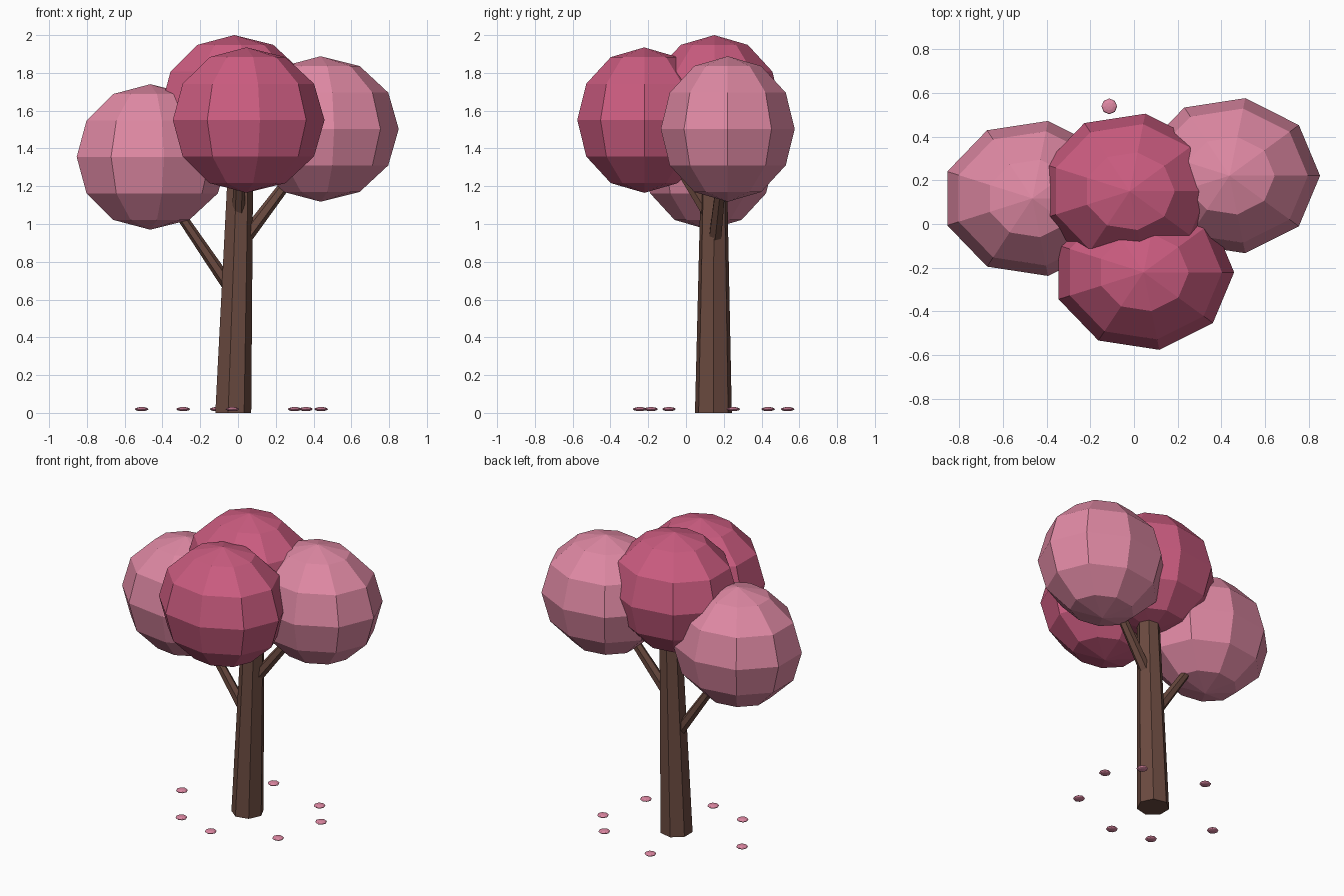
import bpy, bmesh
from math import sin, cos, pi, atan2
from mathutils import Vector, Matrix

if "Cube" in bpy.data.objects:
    bpy.data.objects.remove(bpy.data.objects["Cube"])


def material(name, rgb):
    m = bpy.data.materials.new(name)
    m.diffuse_color = (*rgb, 1)
    m.use_nodes = True
    m.node_tree.nodes["Principled BSDF"].inputs["Base Color"].default_value = m.diffuse_color
    return m


PINK = material("light_pink", (0.74, 0.25, 0.37))
ROSE = material("deep_rose", (0.60, 0.107, 0.216))
BARK = material("bark", (0.147, 0.069, 0.051))


def finish(name, bm, mat):
    bmesh.ops.recalc_face_normals(bm, faces=bm.faces)
    me = bpy.data.meshes.new(name)
    bm.to_mesh(me)
    bm.free()
    me.materials.append(mat)
    ob = bpy.data.objects.new(name, me)
    bpy.context.collection.objects.link(ob)
    return ob


def ball(name, centre, radii, segments, rings, mat):
    """Flat-shaded ellipsoid with a vertex column pointing along +x."""
    bm = bmesh.new()
    bmesh.ops.create_uvsphere(bm, u_segments=segments, v_segments=rings, radius=1)
    v = next(v.co for v in bm.verts if v.co.xy.length > 0.1)
    xf = (Matrix.Translation(centre) @ Matrix.Diagonal((*radii, 1))
          @ Matrix.Rotation(-atan2(v.y, v.x), 4, 'Z'))
    bm.transform(xf)
    return finish(name, bm, mat)


def limb(name, start, end, r0, r1, sides, level=False):
    """Tapered prism between two points; level keeps its ends horizontal."""
    start, end = Vector(start), Vector(end)
    rot = Matrix.Identity(3) if level else (
        Vector((0, 0, 1)).rotation_difference(end - start).to_matrix())
    bm = bmesh.new()
    loops = []
    for p, r in ((start, r0), (end, r1)):
        loops.append([bm.verts.new(p + rot @ Vector((r * cos(a), r * sin(a), 0)))
                      for a in (2 * pi * i / sides for i in range(sides))])
        bm.faces.new(loops[-1])
    for i in range(sides):
        j = (i + 1) % sides
        bm.faces.new((loops[0][i], loops[0][j], loops[1][j], loops[1][i]))
    return finish(name, bm, BARK)


# Leaning trunk and three branches
limb("trunk", (-0.03, 0.145, 0), (0.01, 0.148, 1.3), 0.1, 0.07, 7, level=True)
limb("branch_left", (-0.02, 0.145, 0.63), (-0.32, 0.135, 1.07), 0.036, 0.026, 6)
limb("branch_right", (0.01, 0.15, 0.89), (0.29, 0.19, 1.26), 0.038, 0.028, 6)
limb("branch_front", (0.0, 0.145, 1.01), (0.01, -0.05, 1.32), 0.036, 0.026, 6)

# Blossom crowns
CROWN = (0.414, 0.36, 0.385)
for name, centre, mat in (
        ("crown_left", (-0.465, 0.117, 1.355), PINK),
        ("crown_right", (0.437, 0.221, 1.503), PINK),
        ("crown_top", (-0.02, 0.15, 1.615), ROSE),
        ("crown_front", (0.044, -0.221, 1.55), ROSE)):
    ball(name, centre, CROWN, 9, 6, mat)

# Fallen petals on the ground
PETALS = [(-0.51, 0.135), (-0.113, 0.538), (-0.29, -0.185), (-0.03, -0.245),
          (0.36, -0.09), (0.44, 0.25), (0.3, 0.435)]
for i, (x, y) in enumerate(PETALS):
    ball(f"fallen_petal_{i + 1}", (x, y, 0.02), (0.036, 0.036, 0.011), 8, 6, PINK)
